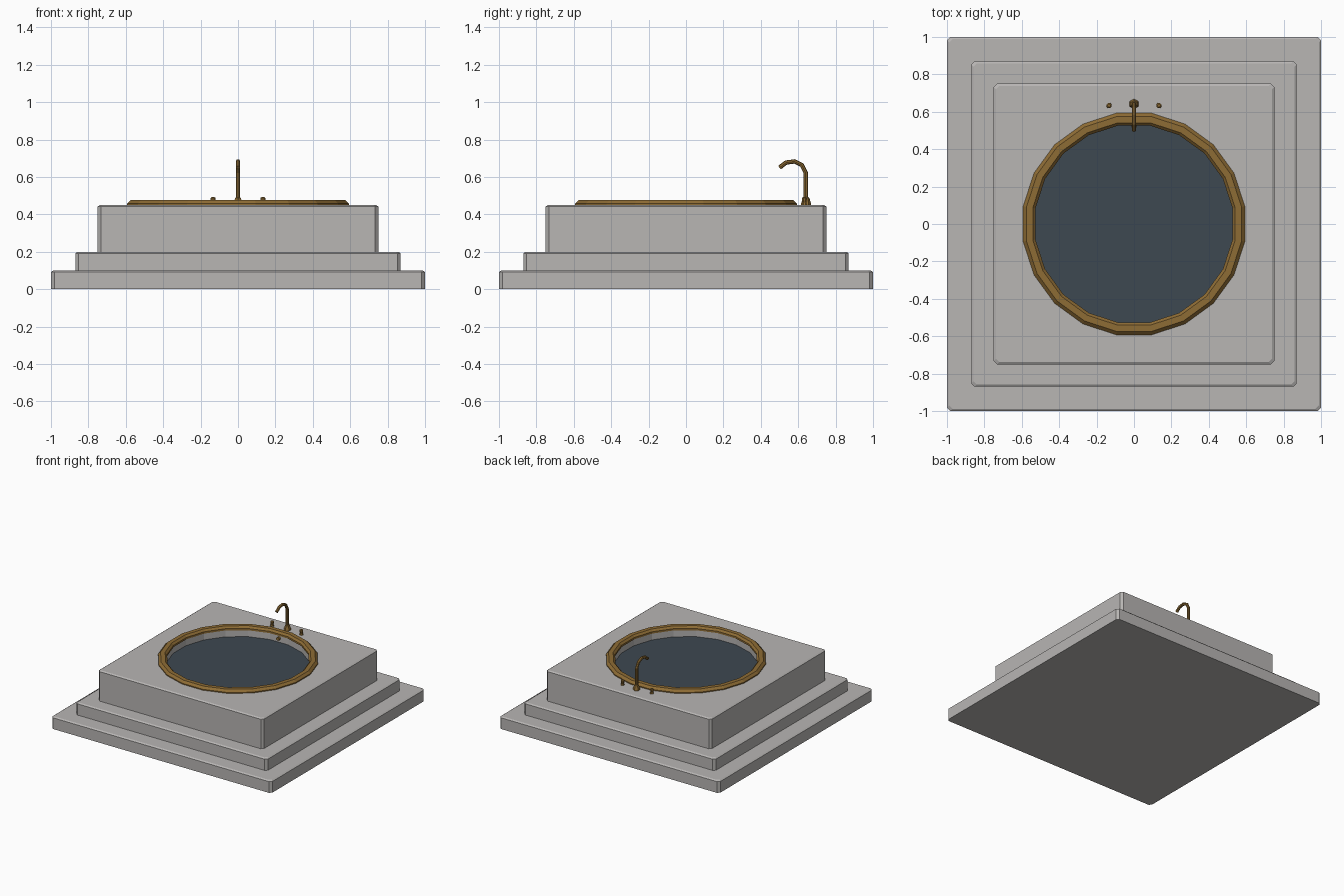
import bpy, bmesh, math
from mathutils import Vector

if "Cube" in bpy.data.objects:
    bpy.data.objects.remove(bpy.data.objects["Cube"])


def material(name, rgb):
    m = bpy.data.materials.new(name)
    m.diffuse_color = (*rgb, 1)
    m.use_nodes = True
    m.node_tree.nodes["Principled BSDF"].inputs["Base Color"].default_value = m.diffuse_color
    return m


STONE = material("grey stone", (0.48, 0.465, 0.455))
BRASS = material("aged brass", (0.27, 0.15, 0.035))
WATER = material("dark water", (0.048, 0.065, 0.082))


def make(name, rings, mat, cap=True, loop=False):
    """Skin a list of equal-length point rings into one object."""
    bm = bmesh.new()
    vs = [[bm.verts.new(p) for p in r] for r in rings]
    pairs = list(zip(vs, vs[1:])) + ([(vs[-1], vs[0])] if loop else [])
    for a, b in pairs:
        n = len(a)
        for i in range(n):
            j = (i + 1) % n
            bm.faces.new((a[i], a[j], b[j], b[i]))
    if cap:
        bm.faces.new(vs[0][::-1])
        bm.faces.new(vs[-1])
    bmesh.ops.recalc_face_normals(bm, faces=bm.faces)
    me = bpy.data.meshes.new(name)
    bm.to_mesh(me)
    bm.free()
    me.materials.append(mat)
    ob = bpy.data.objects.new(name, me)
    bpy.context.collection.objects.link(ob)
    return ob


def circle(r, z, n, cx=0, cy=0):
    return [(cx + r * math.cos(2 * math.pi * (i + 0.5) / n),
             cy + r * math.sin(2 * math.pi * (i + 0.5) / n), z) for i in range(n)]


def square(h, c, z):
    """Square outline with cut corners."""
    k = h - c
    return [(h, -k, z), (h, k, z), (k, h, z), (-k, h, z),
            (-h, k, z), (-h, -k, z), (-k, -h, z), (k, -h, z)]


def slab(name, h, z0, z1, c=0.018):
    return make(name, [square(h, c, z0), square(h, c, z1 - 0.008),
                       square(h - 0.012, c, z1)], STONE)


# Stepped stone plinth
slab("lower_step", 1.0, 0, 0.1)
slab("middle_step", 0.87, 0.1, 0.2)
tub = slab("tub_block", 0.75, 0.2, 0.45)

# Round basin cut into the block
cutter = make("basin_cutter", [circle(0.54, 0.3, 20), circle(0.54, 0.6, 20)], STONE)
cutter.hide_render = True
cutter.hide_viewport = True
cut = tub.modifiers.new("basin", 'BOOLEAN')
cut.operation = 'DIFFERENCE'
cut.solver = 'EXACT'
cut.object = cutter

# Water surface
make("water", [circle(0.539, 0.38, 20), circle(0.539, 0.39, 20)], WATER)

# Brass rim around the basin
rim = [(0.6, 0.445), (0.6, 0.458), (0.582, 0.476), (0.548, 0.476), (0.533, 0.46), (0.533, 0.445)]
make("rim", [circle(r, z, 20) for r, z in rim], BRASS, cap=False, loop=True)


def turned(name, profile, n, cx, cy):
    return make(name, [circle(r, z, n, cx, cy) for r, z in profile], BRASS)


# Tap base and two handles
turned("tap_base", [(0.027, 0.449), (0.027, 0.456), (0.018, 0.488), (0.012, 0.492)], 6, 0, 0.642)
for side, x in (("left", -0.133), ("right", 0.133)):
    turned(side + "_handle", [(0.015, 0.449), (0.011, 0.465), (0.014, 0.478),
                              (0.014, 0.488), (0.008, 0.492)], 8, x, 0.633)

# Curved spout swept in the y-z plane
path = [Vector((0, y, z)) for y, z in
        ((0.64, 0.46), (0.64, 0.622), (0.619, 0.664), (0.58, 0.683), (0.535, 0.677), (0.5, 0.65))]
rings = []
for i, p in enumerate(path):
    t = (path[min(i + 1, len(path) - 1)] - path[max(i - 1, 0)]).normalized()
    u = Vector((1, 0, 0))
    v = t.cross(u)
    rings.append([p + 0.012 * (u * math.cos(a) + v * math.sin(a))
                  for a in (2 * math.pi * k / 8 for k in range(8))])
make("spout", rings, BRASS)

# Overflow outlet on the inner back wall
make("overflow_outlet", [[(x, y, 0.422 + z) for x, z, _ in circle(0.014, 0, 8) for x, z in [(x, z)]]
                         for y in (0.54, 0.515)], BRASS)
